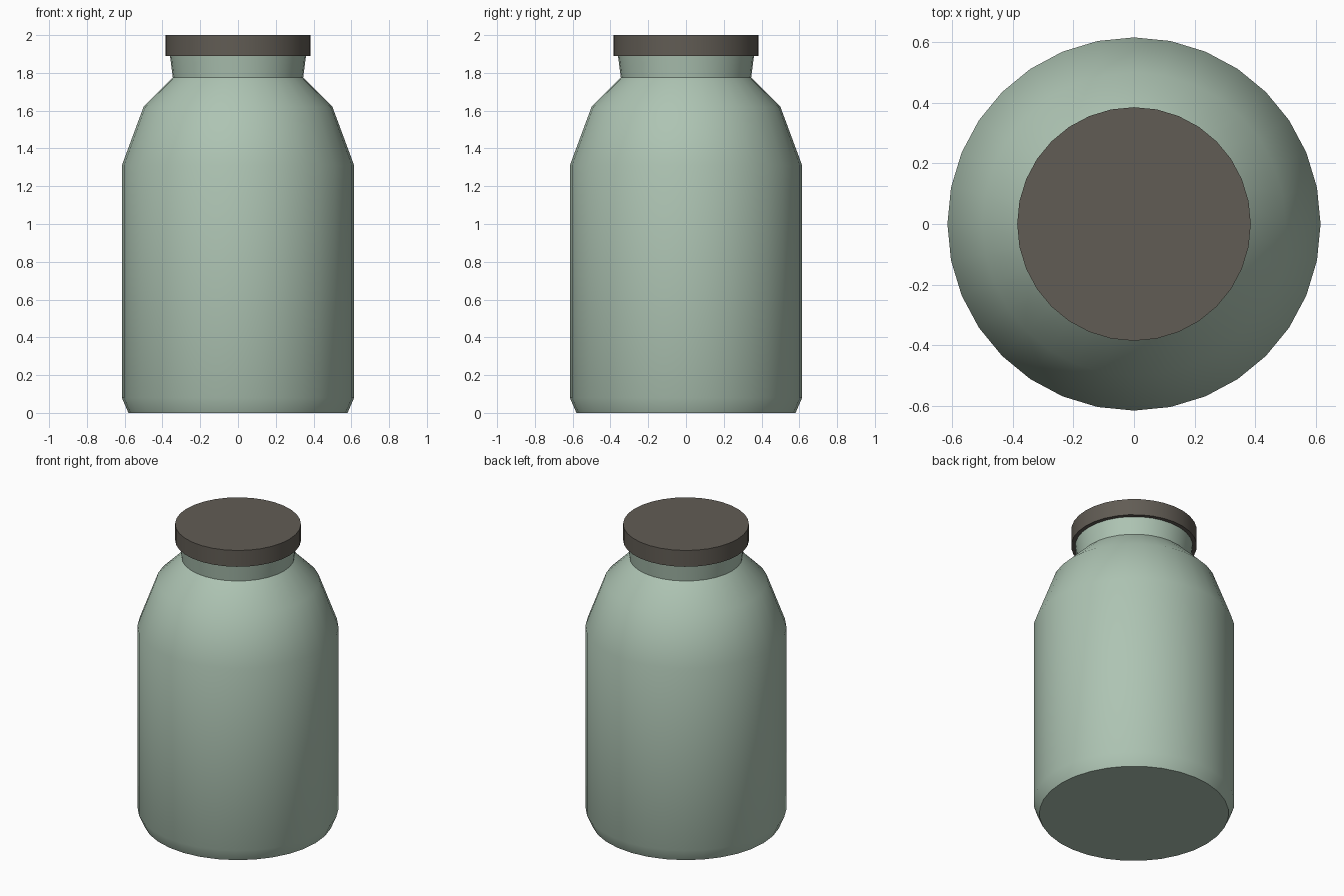
import bpy, bmesh, math

if "Cube" in bpy.data.objects:
    bpy.data.objects.remove(bpy.data.objects["Cube"])

SIDES = 32


def material(name, rgb):
    m = bpy.data.materials.new(name)
    m.diffuse_color = (*rgb, 1.0)
    m.use_nodes = True
    m.node_tree.nodes["Principled BSDF"].inputs["Base Color"].default_value = m.diffuse_color
    return m


def lathe(name, profile, mat):
    """Closed solid turned around z from (radius, height) points, bottom to top."""
    bm = bmesh.new()
    rings = []
    for r, z in profile:
        rings.append([bm.verts.new((r * math.cos(2 * math.pi * i / SIDES),
                                    r * math.sin(2 * math.pi * i / SIDES), z))
                      for i in range(SIDES)])
    for low, high in zip(rings, rings[1:]):
        for i in range(SIDES):
            j = (i + 1) % SIDES
            bm.faces.new((low[i], low[j], high[j], high[i]))
    bm.faces.new(rings[0][::-1])
    bm.faces.new(rings[-1])
    mesh = bpy.data.meshes.new(name)
    bm.to_mesh(mesh)
    bm.free()
    mesh.materials.append(mat)
    obj = bpy.data.objects.new(name, mesh)
    bpy.context.collection.objects.link(obj)
    bpy.ops.object.select_all(action='DESELECT')
    obj.select_set(True)
    bpy.context.view_layer.objects.active = obj
    bpy.ops.object.shade_smooth_by_angle(angle=math.radians(30))
    return obj


green = material("pale_green", (0.42, 0.55, 0.45))
brown = material("dark_grey_brown", (0.12, 0.107, 0.089))

# Jar body with chamfered foot, sloping shoulder and flared neck
lathe("jar_body", [(0.58, 0), (0.615, 0.08), (0.615, 1.31), (0.50, 1.62),
                   (0.345, 1.775), (0.36, 1.89)], green)

# Flat lid
lathe("lid", [(0.385, 1.89), (0.385, 2.0)], brown)
